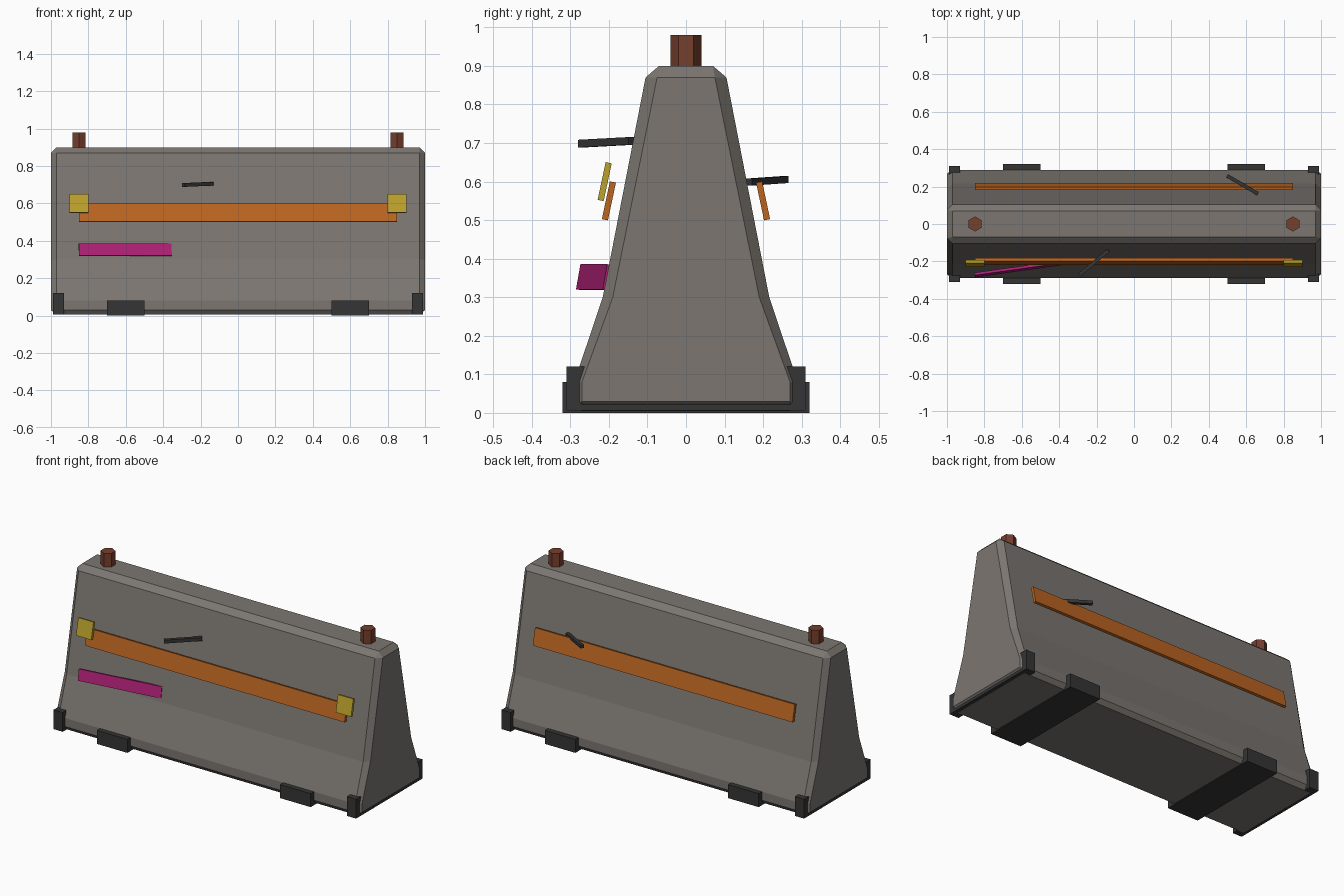
import bpy, bmesh, math
from mathutils import Euler

cube = bpy.data.objects.get("Cube")
if cube:
    bpy.data.objects.remove(cube, do_unlink=True)


def material(name, rgb):
    m = bpy.data.materials.new(name)
    m.use_nodes = True
    m.diffuse_color = (*rgb, 1)
    m.node_tree.nodes["Principled BSDF"].inputs["Base Color"].default_value = (*rgb, 1)
    return m


concrete = material("concrete", (0.2, 0.182, 0.165))
orange = material("orange stripe", (0.5, 0.13, 0.015))
yellow = material("yellow reflector", (0.5, 0.36, 0.025))
magenta = material("magenta paint", (0.44, 0.015, 0.19))
rust = material("rusty steel", (0.18, 0.05, 0.026))
dark = material("dark rubber", (0.035, 0.035, 0.035))


def finish(name, bm, mat):
    bmesh.ops.recalc_face_normals(bm, faces=bm.faces)
    mesh = bpy.data.meshes.new(name)
    bm.to_mesh(mesh)
    bm.free()
    mesh.materials.append(mat)
    obj = bpy.data.objects.new(name, mesh)
    bpy.context.collection.objects.link(obj)
    return obj


def box(name, mat, center, size, rot=(0, 0, 0)):
    bm = bmesh.new()
    bmesh.ops.create_cube(bm, size=1)
    bmesh.ops.scale(bm, vec=size, verts=bm.verts)
    obj = finish(name, bm, mat)
    obj.location = center
    obj.rotation_euler = Euler([math.radians(a) for a in rot])
    return obj


# Concrete body: half profiles (y, z) of the main section and the chamfered end
main = [(.27, .005), (.29, .03), (.29, .08), (.216, .30), (.105, .87), (.07, .90)]
end = [(.27, .03), (.27, .03), (.27, .08), (.19, .30), (.075, .87), (.075, .87)]
bm = bmesh.new()
rings = []
for x, half in ((-1, end), (-.97, main), (.97, main), (1, end)):
    loop = half + [(-y, z) for y, z in reversed(half)]
    rings.append([bm.verts.new((x, y, z)) for y, z in loop])
for a, b in zip(rings, rings[1:]):
    for i in range(len(a)):
        j = (i + 1) % len(a)
        bm.faces.new((a[i], a[j], b[j], b[i]))
bm.faces.new(rings[0])
bm.faces.new(rings[-1])
bmesh.ops.remove_doubles(bm, verts=bm.verts, dist=1e-4)
finish("barrier_body", bm, concrete)

for side, sx in (("right", -1), ("left", 1)):
    # Hexagonal lifting pins
    bm = bmesh.new()
    bmesh.ops.create_cone(bm, cap_ends=True, segments=6, radius1=.04, radius2=.04, depth=.14)
    pin = finish(side + "_lifting_pin", bm, rust)
    pin.location = (sx * .85, 0, .91)

    # Rubber feet and corner guards
    box(side + "_foot_pad", dark, (sx * .6, 0, .04), (.2, .64, .08))
    box(side + "_corner_guard", dark, (sx * .96, 0, .063), (.06, .62, .114))

    # Reflectors on the front
    box(side + "_reflector", yellow, (sx * .85, -.211, .60), (.1, .016, .1), (-12, 0, 0))

# Stripes following the slope of both faces
for side, sy in (("front", -1), ("back", 1)):
    box(side + "_stripe", orange, (0, sy * .2, .55), (1.7, .016, .1), (sy * 12, 0, 0))

# Paint mark and loose steel bars
box("paint_mark", magenta, (-.603, -.238, .352), (.5, .014, .066), (-10, 0, 8))
box("front_bar", dark, (-.215, -.207, .702), (.205, .02, .02), (0, -2, 40))
box("back_bar", dark, (.58, .21, .602), (.19, .02, .018), (0, 2, -30))
